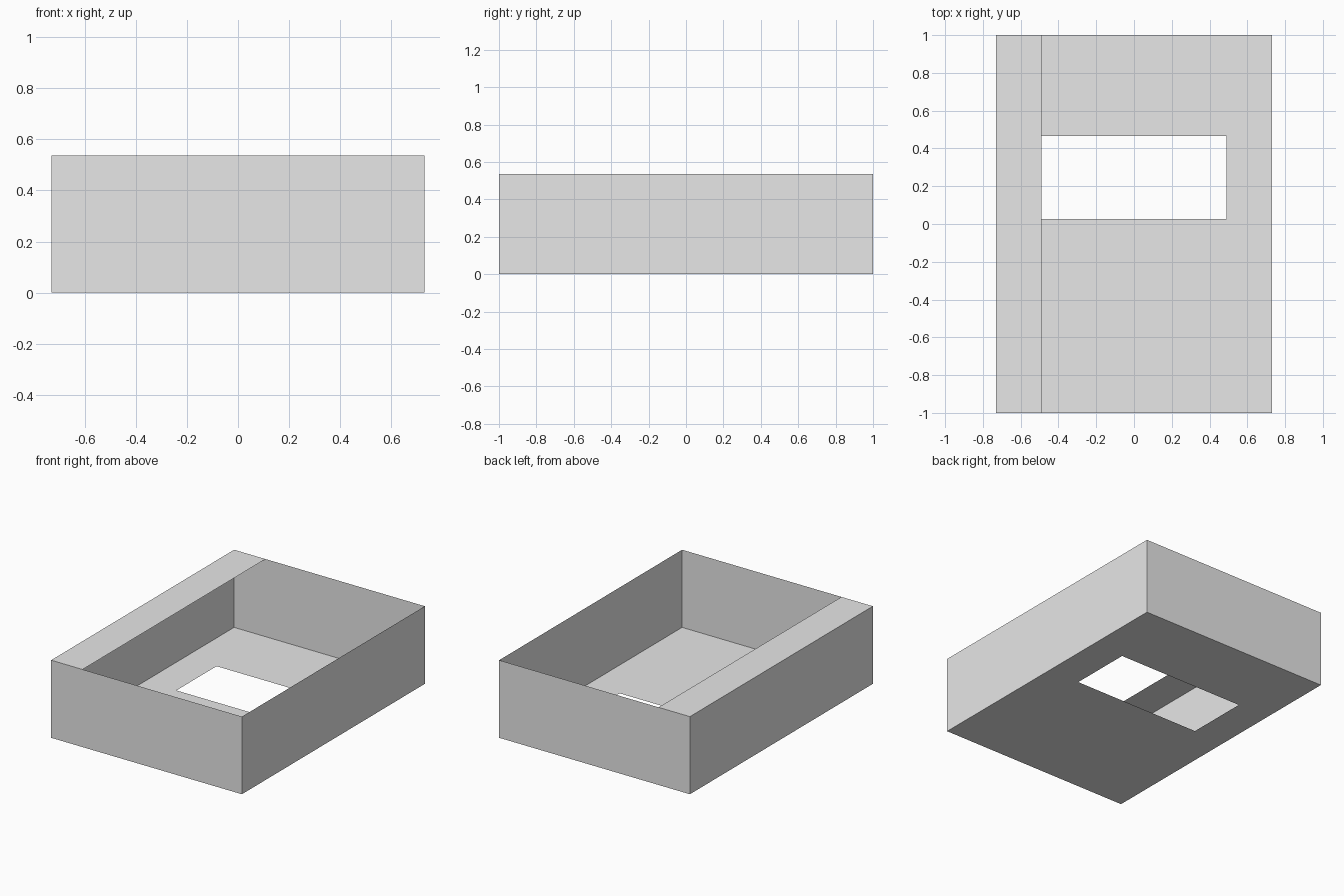
import bpy
import bmesh

if "Cube" in bpy.data.objects:
    bpy.data.objects.remove(bpy.data.objects["Cube"])

HALF_W, HALF_L, HEIGHT = 0.73, 1.0, 0.537   # outer size of the tray
HOLE_X, HOLE_Y0, HOLE_Y1 = 0.49, 0.026, 0.465

grey = bpy.data.materials.new("light_grey")
grey.use_nodes = True
colour = (0.8, 0.8, 0.8, 1)
grey.diffuse_color = colour
grey.node_tree.nodes["Principled BSDF"].inputs["Base Color"].default_value = colour


def rectangle(x0, x1, y0, y1, z):
    """Corners of a level rectangle, counter-clockwise from above."""
    return [(x0, y0, z), (x1, y0, z), (x1, y1, z), (x0, y1, z)]


def ring(lower, upper):
    """Four quads joining two matching corner loops."""
    return [(lower[i], lower[(i + 1) % 4], upper[(i + 1) % 4], upper[i])
            for i in range(4)]


def sheet(name, quads):
    """Thin sheet object made of quads with shared corners."""
    bm = bmesh.new()
    for quad in quads:
        bm.faces.new([bm.verts.new(co) for co in quad])
    bmesh.ops.remove_doubles(bm, verts=bm.verts, dist=1e-5)
    mesh = bpy.data.meshes.new(name)
    bm.to_mesh(mesh)
    bm.free()
    mesh.materials.append(grey)
    obj = bpy.data.objects.new(name, mesh)
    bpy.context.collection.objects.link(obj)
    return obj


base = rectangle(-HALF_W, HALF_W, -HALF_L, HALF_L, 0)
rim = rectangle(-HALF_W, HALF_W, -HALF_L, HALF_L, HEIGHT)
hole = rectangle(-HOLE_X, HOLE_X, HOLE_Y0, HOLE_Y1, 0)

# Four outer walls
sheet("walls", ring(base, rim))

# Floor with a rectangular opening, facing down
sheet("floor", ring(hole, base))

# Ledge along one long wall
sheet("top_ledge", [rectangle(-HALF_W, -HOLE_X, -HALF_L, HALF_L, HEIGHT)])
